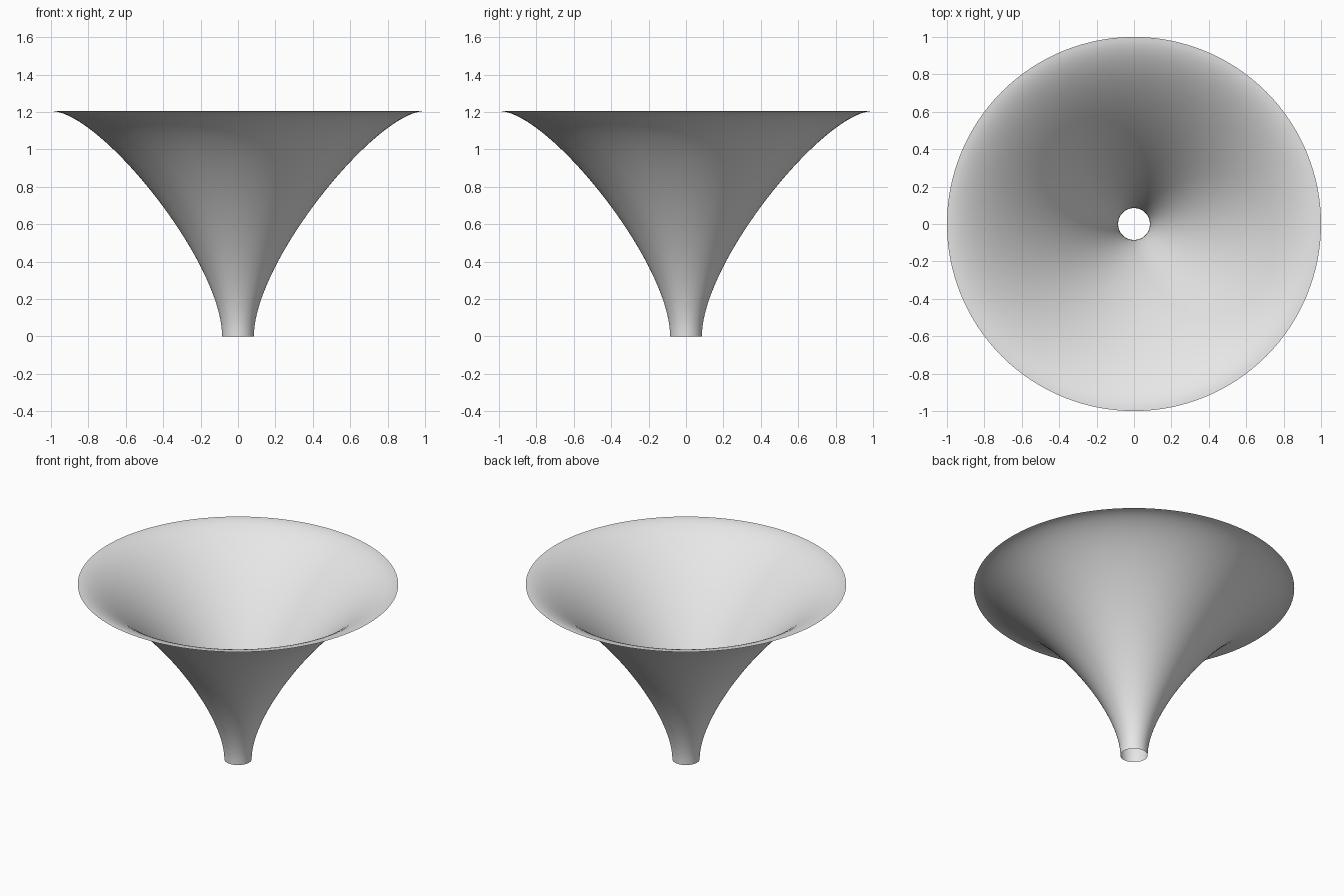
import bpy, bmesh, math
from mathutils import Vector, geometry

cube = bpy.data.objects.get("Cube")
if cube:
    bpy.data.objects.remove(cube, do_unlink=True)

# Plain grey surface
grey = bpy.data.materials.new("plain_grey")
grey.use_nodes = True
colour = (0.8, 0.8, 0.8, 1)
grey.diffuse_color = colour
grey.node_tree.nodes["Principled BSDF"].inputs["Base Color"].default_value = colour

# Flared profile: upright at the neck, level at the rim
profile = geometry.interpolate_bezier(
    Vector((0.085, 0, 0)), Vector((0.085, 0, 0.4)),
    Vector((0.74, 0, 1.205)), Vector((1, 0, 1.205)), 40)

# Open funnel, spun around the z axis
bm = bmesh.new()
verts = [bm.verts.new(p) for p in profile]
edges = [bm.edges.new(pair) for pair in zip(verts, verts[1:])]
bmesh.ops.spin(bm, geom=verts + edges, cent=(0, 0, 0), axis=(0, 0, 1),
               angle=math.tau, steps=128, use_merge=True)
bmesh.ops.remove_doubles(bm, verts=bm.verts, dist=0.0001)
bm.normal_update()

# Turn the faces outward
bm.faces.ensure_lookup_table()
face = bm.faces[0]
middle = face.calc_center_median()
if face.normal.dot(Vector((middle.x, middle.y, 0))) < 0:
    bmesh.ops.reverse_faces(bm, faces=bm.faces)
for f in bm.faces:
    f.smooth = True

mesh = bpy.data.meshes.new("flared_funnel")
bm.to_mesh(mesh)
bm.free()
mesh.materials.append(grey)
funnel = bpy.data.objects.new("flared_funnel", mesh)
bpy.context.collection.objects.link(funnel)
